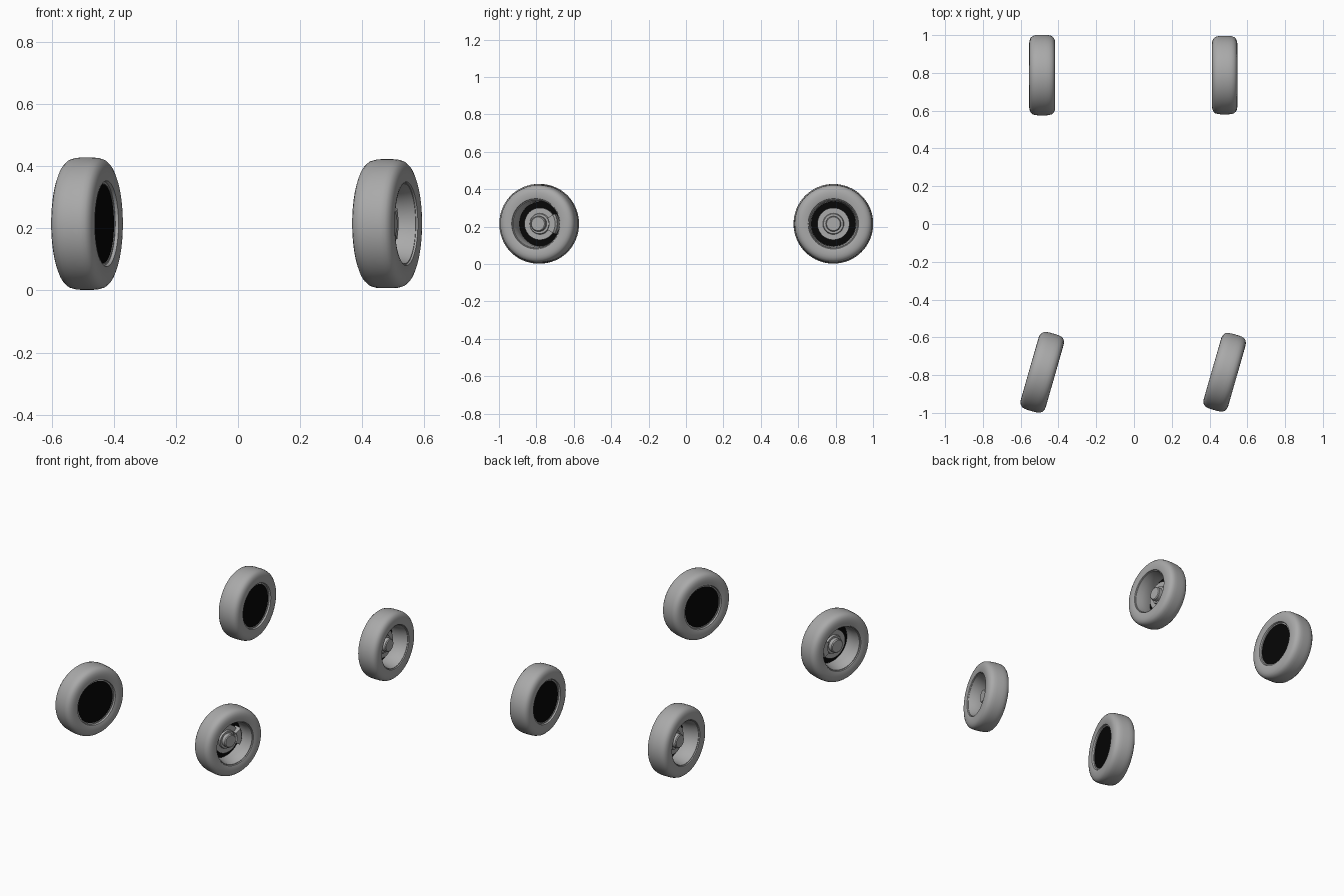
import bpy, bmesh, math
from mathutils import Vector, Matrix

cube = bpy.data.objects.get("Cube")
if cube:
    bpy.data.objects.remove(cube, do_unlink=True)


def material(name, value):
    m = bpy.data.materials.new(name)
    m.use_nodes = True
    colour = (value, value, value, 1)
    m.diffuse_color = colour
    m.node_tree.nodes["Principled BSDF"].inputs["Base Color"].default_value = colour
    return m


GREY = material("plain grey", 0.4)
BLACK = material("black", 0.002)


def finish(bm, name, mat, place):
    bmesh.ops.remove_doubles(bm, verts=bm.verts, dist=1e-5)
    bm.transform(place)
    bmesh.ops.recalc_face_normals(bm, faces=bm.faces)
    mesh = bpy.data.meshes.new(name)
    bm.to_mesh(mesh)
    bm.free()
    mesh.materials.append(mat)
    ob = bpy.data.objects.new(name, mesh)
    bpy.context.collection.objects.link(ob)
    bpy.ops.object.select_all(action="DESELECT")
    ob.select_set(True)
    bpy.context.view_layer.objects.active = ob
    bpy.ops.object.shade_smooth_by_angle(angle=math.radians(35))
    return ob


def lathe(name, profile, mat, place, closed=False, steps=64, start=0, arc=2 * math.pi):
    """Turn (x, radius) points about the axle; outward is +x."""
    bm = bmesh.new()
    verts = [bm.verts.new((x, 0, r)) for x, r in profile]
    pairs = list(zip(verts, verts[1:])) + ([(verts[-1], verts[0])] if closed else [])
    edges = [bm.edges.new(p) for p in pairs]
    bmesh.ops.rotate(bm, verts=verts, matrix=Matrix.Rotation(start, 3, "X"))
    whole = arc > 6
    ends = bmesh.ops.spin(bm, geom=verts + edges, axis=(1, 0, 0), cent=(0, 0, 0),
                          angle=arc, steps=steps)
    if not whole:
        last = [g for g in ends["geom_last"] if isinstance(g, bmesh.types.BMVert)]
        bm.faces.new(verts)
        bm.faces.new(last)
    return finish(bm, name, mat, place)


# Half of the tyre section, mirrored across the middle
HALF = [(0.058, 0.135), (0.066, 0.138), (0.069, 0.15), (0.069, 0.171), (0.067, 0.185),
        (0.061, 0.198), (0.051, 0.207), (0.036, 0.2115), (0.018, 0.213)]
TYRE = HALF + [(-x, r) for x, r in reversed(HALF)]
RIM = [(0.06, 0.137), (0.06, 0.132), (0.045, 0.129), (0.02, 0.124), (-0.035, 0.122),
       (-0.05, 0.128), (-0.056, 0.128), (-0.056, 0.137)]


def wheel(label, x, y, side, size, steer, caliper):
    place = (Matrix.Translation((x, y, 0.215)) @ Matrix.Rotation(-steer, 4, "Z")
             @ Matrix.Diagonal((side * size, size, size, 1)))
    lathe(label + "_tyre", TYRE, GREY, place, closed=True)
    lathe(label + "_rim", RIM, GREY, place, closed=True)
    # Closed back plate
    lathe(label + "_back_plate", [(-0.054, 0), (-0.054, 0.127), (-0.046, 0.127), (-0.046, 0)],
          BLACK, place)
    # Brake disc with raised bell and hub
    lathe(label + "_brake_disc", [(-0.03, 0), (-0.03, 0.088), (-0.014, 0.088), (-0.014, 0.058),
                                  (-0.004, 0.054), (-0.004, 0)], GREY, place)
    lathe(label + "_hub", [(-0.01, 0.042), (0.02, 0.042), (0.025, 0.037), (0.025, 0)],
          GREY, place, steps=32)
    # Caliper wrapped over the rear edge of the disc
    if caliper:
        lathe(label + "_caliper", [(-0.04, 0.06), (-0.04, 0.104), (0.002, 0.104),
                                   (0.012, 0.094), (0.012, 0.06)], GREY, place, closed=True,
              steps=10, start=-math.radians(90 + 32), arc=math.radians(64))


STEER = math.radians(16)
for side, name, size, x in ((1, "left", 0.975, 0.48), (-1, "right", 1.0, -0.486)):
    wheel("front_" + name, x, -0.785, side, size, STEER, True)
    wheel("rear_" + name, x, 0.788, side, size, 0, False)
